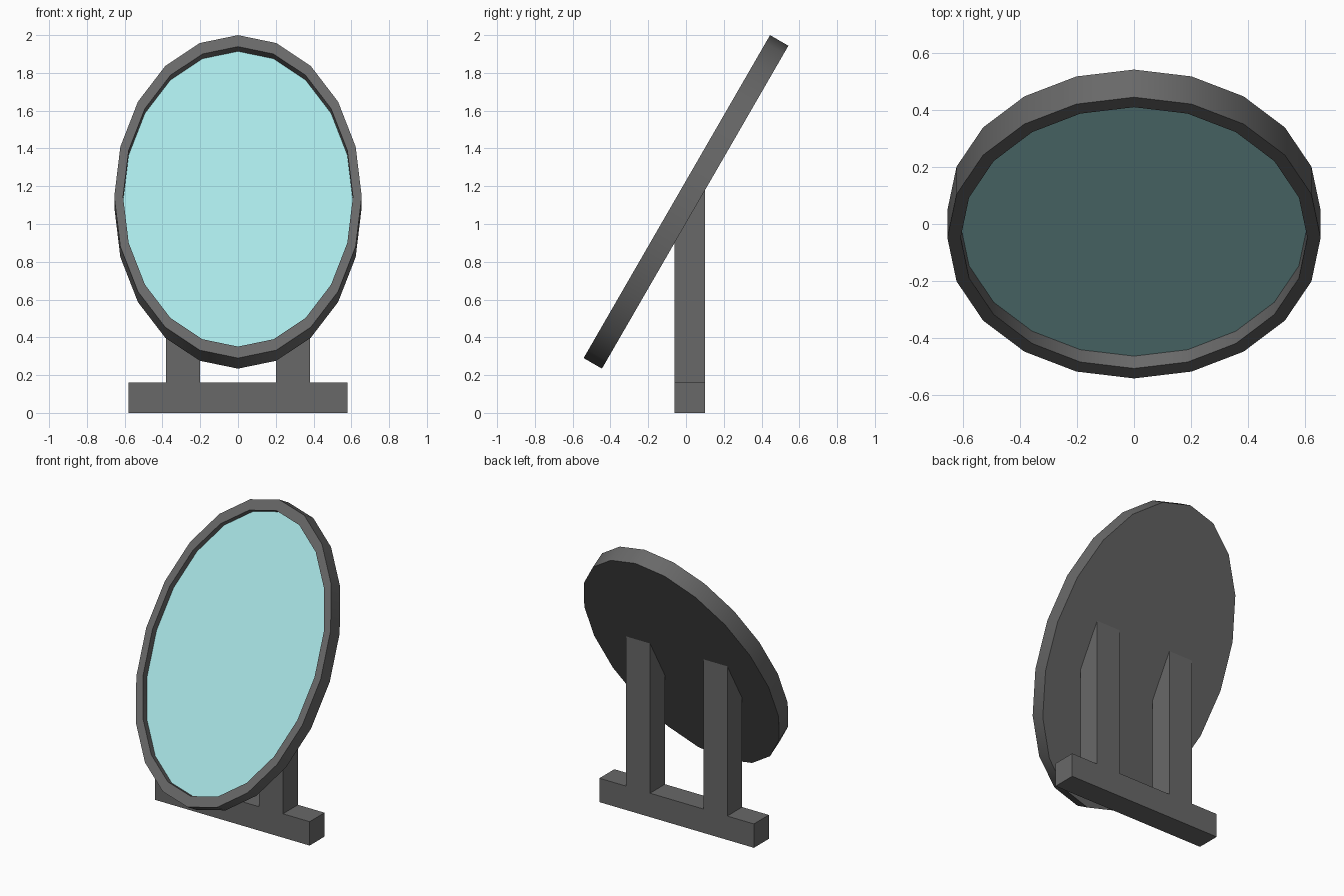
import bpy, bmesh, math
from mathutils import Matrix, Vector

if "Cube" in bpy.data.objects:
    bpy.data.objects.remove(bpy.data.objects["Cube"])

SIDES, RX, RY = 20, 0.655, 0.987      # oval outline
THICK, DEPTH, INNER = 0.112, 0.05, 0.929
TILT = Matrix.Translation((0, 0, 1.117)) @ Matrix.Rotation(math.radians(60), 4, 'X')
OVAL = Matrix.Diagonal((RX, RY, 1, 1))
BASE_TOP = 0.162


def material(name, color):
    mat = bpy.data.materials.new(name)
    mat.diffuse_color = color
    mat.use_nodes = True
    mat.node_tree.nodes["Principled BSDF"].inputs["Base Color"].default_value = mat.diffuse_color
    return mat


DARK = material("dark_grey", (0.14, 0.14, 0.14, 1))
GLASS = material("pale_blue", (0.40, 0.79, 0.80, 1))


def finish(bm, name, mat=DARK):
    bm.normal_update()
    mesh = bpy.data.meshes.new(name)
    bm.to_mesh(mesh)
    bm.free()
    mesh.materials.append(mat)
    obj = bpy.data.objects.new(name, mesh)
    bpy.context.collection.objects.link(obj)
    return obj


def box(x0, x1, y0, y1, z0, z1):
    bm = bmesh.new()
    size = Vector((x1 - x0, y1 - y0, z1 - z0))
    mid = Vector((x0 + x1, y0 + y1, z0 + z1)) / 2
    bmesh.ops.create_cube(bm, size=1, matrix=Matrix.Translation(mid) @ Matrix.Diagonal((*size, 1)))
    return bm


# Frame: shallow oval dish with a recessed front
bm = bmesh.new()
bmesh.ops.create_cone(bm, cap_ends=True, segments=SIDES, radius1=1, radius2=1,
                      depth=THICK, matrix=OVAL)
bm.normal_update()
face = max(bm.faces, key=lambda f: f.calc_center_median().z)
for scale, drop in ((INNER, 0), (1, DEPTH)):
    face = bmesh.ops.extrude_discrete_faces(bm, faces=[face])['faces'][0]
    bmesh.ops.scale(bm, vec=(scale, scale, 1), verts=face.verts)
    bmesh.ops.translate(bm, vec=(0, 0, -drop), verts=face.verts)
bmesh.ops.delete(bm, geom=[face], context='FACES_ONLY')
bmesh.ops.transform(bm, matrix=TILT, verts=bm.verts)
frame = finish(bm, "mirror_frame")
bpy.context.view_layer.objects.active = frame
frame.select_set(True)
bpy.ops.object.shade_smooth_by_angle(angle=math.radians(35))

# Mirror glass: fills the floor of the recess
bm = bmesh.new()
bmesh.ops.create_circle(bm, cap_ends=True, segments=SIDES, radius=INNER,
                        matrix=TILT @ Matrix.Translation((0, 0, THICK / 2 - DEPTH)) @ OVAL)
bm.normal_update()
for f in bm.faces:
    if f.normal.y > 0:
        f.normal_flip()
finish(bm, "mirror_glass", GLASS)

# Base bar
finish(box(-0.58, 0.58, -0.06, 0.10, 0, BASE_TOP), "base_bar")

# Posts: tops cut to the slope of the frame's back
back = TILT @ Vector((0, 0, -THICK / 2))
for side, name in ((-1, "left_post"), (1, "right_post")):
    x0, x1 = sorted((side * 0.20, side * 0.38))
    bm = box(x0, x1, -0.06, 0.10, BASE_TOP, 1)
    for v in bm.verts:
        if v.co.z > 0.5:
            v.co.z = back.z + (v.co.y - back.y) * math.tan(math.radians(60))
    finish(bm, name)
